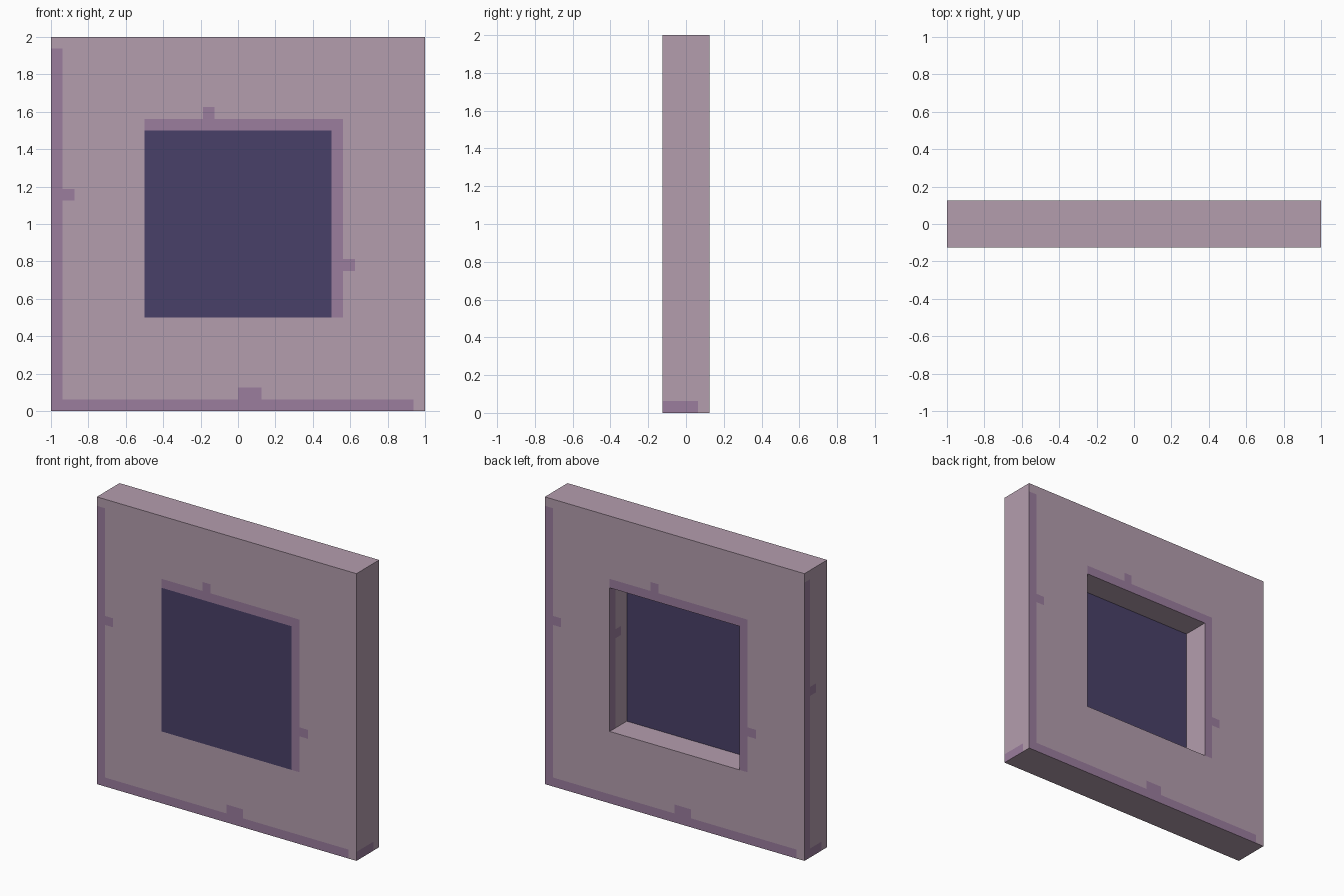
import bpy, bmesh
from mathutils import Vector

if "Cube" in bpy.data.objects:
    bpy.data.objects.remove(bpy.data.objects["Cube"])

P = 1 / 16          # pattern unit
D = 0.125           # half thickness


def srgb(r, g, b):
    def lin(c):
        c /= 255
        return c / 12.92 if c <= 0.04045 else ((c + 0.055) / 1.055) ** 2.4
    return (lin(r), lin(g), lin(b), 1)


def material(name, rgb):
    m = bpy.data.materials.new(name)
    m.diffuse_color = srgb(*rgb)
    m.use_nodes = True
    m.node_tree.nodes["Principled BSDF"].inputs["Base Color"].default_value = m.diffuse_color
    return m


def add_object(name, bm, mats):
    bm.normal_update()
    me = bpy.data.meshes.new(name)
    bm.to_mesh(me)
    bm.free()
    for m in mats:
        me.materials.append(m)
    ob = bpy.data.objects.new(name, me)
    bpy.context.collection.objects.link(ob)
    return ob


stone = material("pale mauve", (180, 157, 174))
trim = material("purple trim", (155, 125, 157))
glass = material("dark indigo", (73, 64, 104))

# Painted trim as (u0, u1, z0, z1), u running left to right as each face is seen
WIDE_TRIM = [
    (-1, -1 + P, 0, 2 - P), (-1 + P, -1 + 2 * P, 1.125, 1.1875),
    (-1, 1 - P, 0, P), (0, 2 * P, P, 2 * P),
    (-0.5, 0.5 + P, 1.5, 1.5 + P), (-3 * P, -2 * P, 1.5 + P, 1.5 + 2 * P),
    (0.5, 0.5 + P, 0.5, 1.5 + P), (0.5 + P, 0.5 + 2 * P, 0.75, 0.8125),
]
RIGHT_TRIM = [(-D, P, 0, P)]
LEFT_TRIM = [(-D, P, 0, P), (-D, -P, 0, 2 - P), (-P, 0, 1.125, 1.1875)]


def is_trim(face):
    c, n = face.calc_center_median(), face.normal
    if n.y < -0.5:
        u, rects = c.x, WIDE_TRIM
    elif n.y > 0.5:
        u, rects = -c.x, WIDE_TRIM
    elif n.x > 0.5:
        u, rects = c.y, RIGHT_TRIM
    elif n.x < -0.5:
        u, rects = -c.y, LEFT_TRIM
    else:
        return False
    return any(a < u < b and lo < c.z < hi for a, b, lo, hi in rects)


# Frame: square ring with a square opening
bm = bmesh.new()
CORNERS = [(-1, -1), (1, -1), (1, 1), (-1, 1)]


def ring(size, y):
    return [bm.verts.new((x * size, y, 1 + z * size)) for x, z in CORNERS]


loops = [ring(1, -D), ring(1, D), ring(0.5, D), ring(0.5, -D)]
for k in range(4):
    a, b = loops[k], loops[(k + 1) % 4]
    for i in range(4):
        j = (i + 1) % 4
        bm.faces.new((a[i], b[i], b[j], a[j]))
bmesh.ops.recalc_face_normals(bm, faces=bm.faces[:])

# Cut the faces along every trim border, then colour by rule
us = {s * v for r in WIDE_TRIM for v in r[:2] for s in (-1, 1)}
zs = {v for r in WIDE_TRIM for v in r[2:]}
cuts = [(Vector((u, 0, 0)), Vector((1, 0, 0))) for u in sorted(us) if abs(u) < 1]
cuts += [(Vector((0, 0, z)), Vector((0, 0, 1))) for z in sorted(zs) if 0 < z < 2]
cuts += [(Vector((0, y, 0)), Vector((0, 1, 0))) for y in (-P, 0, P)]
for co, no in cuts:
    bmesh.ops.bisect_plane(bm, geom=bm.verts[:] + bm.edges[:] + bm.faces[:],
                           dist=1e-5, plane_co=co, plane_no=no)
bm.normal_update()
for f in bm.faces:
    f.material_index = 1 if is_trim(f) else 0
add_object("frame", bm, [stone, trim])

# Pane: thin slab flush with the front of the opening
bm = bmesh.new()
bmesh.ops.create_cube(bm, size=1)
for v in bm.verts:
    v.co = (v.co.x, v.co.y * P - D + P / 2, v.co.z + 1)
add_object("pane", bm, [glass])
